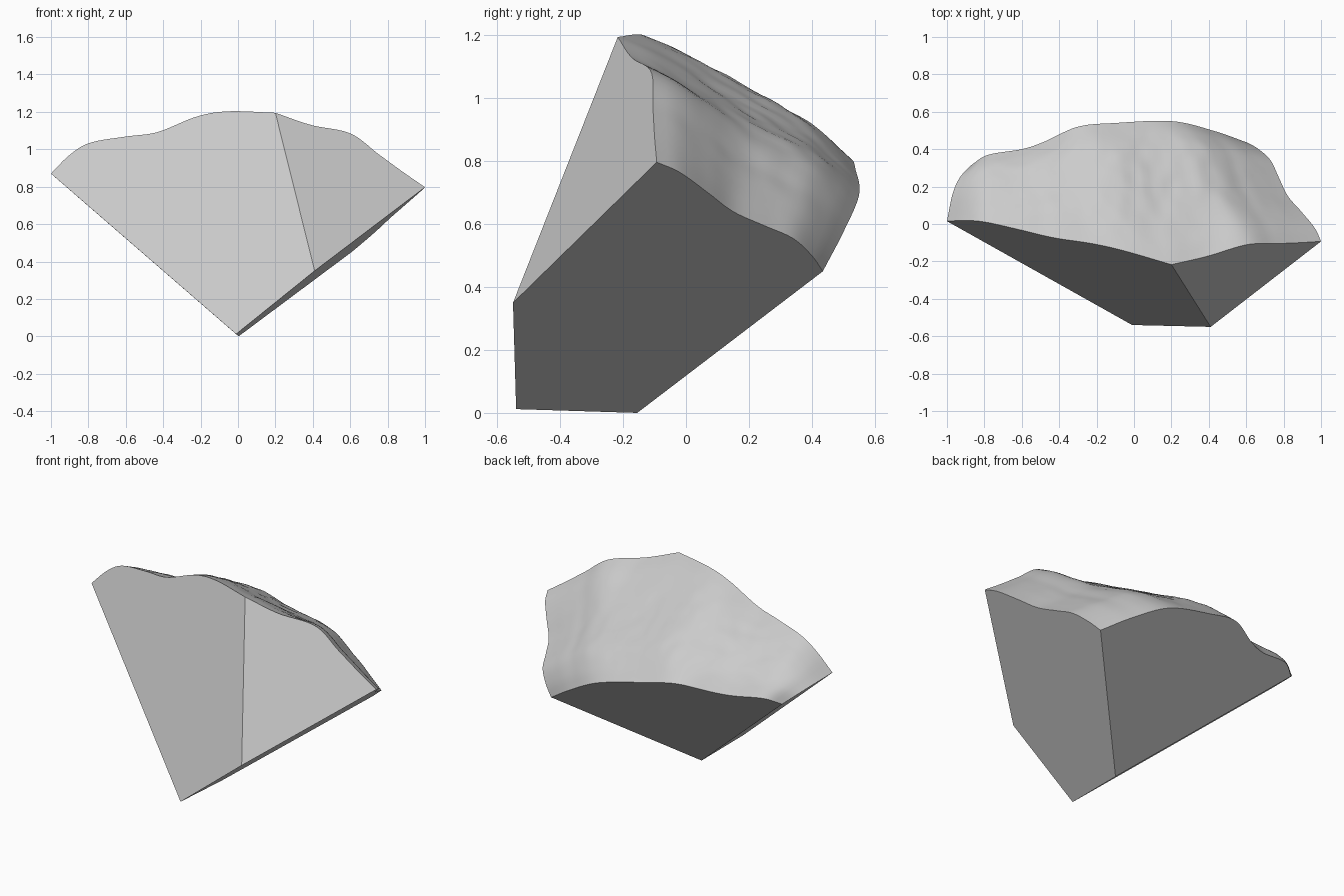
import bpy, bmesh, math
from mathutils import Vector, noise

cube = bpy.data.objects.get("Cube")
if cube:
    bpy.data.objects.remove(cube)

COLS, ROWS = 72, 36


def plane(p, q, r):
    return p, (q - p).cross(r - p)


def solve(pl, x=None, y=None, z=None):
    """Fill in the one missing coordinate so the point lies on the plane."""
    origin, n = pl
    co = [x, y, z]
    k = co.index(None)
    rest = sum(n[i] * (co[i] - origin[i]) for i in range(3) if i != k)
    co[k] = origin[k] - rest / n[k]
    return Vector(co)


def sample(points, steps):
    """Smooth curve through the points, evenly spaced by length."""
    dense = []
    pts = [points[0] * 2 - points[1]] + points + [points[-1] * 2 - points[-2]]
    for a, b, c, d in zip(pts, pts[1:], pts[2:], pts[3:]):
        for i in range(20):
            t = i / 20
            dense.append(0.5 * (2 * b + (c - a) * t + (2 * a - 5 * b + 4 * c - d) * t ** 2
                                + (3 * b - a - 3 * c + d) * t ** 3))
    dense.append(points[-1])
    lengths = [0]
    for a, b in zip(dense, dense[1:]):
        lengths.append(lengths[-1] + (b - a).length)
    out, j = [], 0
    for i in range(steps + 1):
        want = lengths[-1] * i / steps
        while j < len(dense) - 2 and lengths[j + 1] < want:
            j += 1
        f = (want - lengths[j]) / (lengths[j + 1] - lengths[j])
        out.append(dense[j].lerp(dense[j + 1], min(f, 1)))
    return out


# Corners of the broken block
foot_front = Vector((-0.01, -0.54, 0.012))
elbow = Vector((0.41, -0.55, 0.35))
tip_left = Vector((-1, 0.015, 0.87))
tip_right = Vector((1, -0.093, 0.797))
peak = Vector((0.2, -0.217, 1.195))

# Flat cleavage planes
front = plane(foot_front, tip_left, peak)
front_side = plane(elbow, tip_right, peak)
right = plane(foot_front, elbow, tip_right)
foot_back = solve(right, None, -0.155, 0.0)
back_right = solve(right, None, 0.435, 0.45)
left = plane(foot_front, foot_back, tip_left)
back_left = solve(left, -0.87, 0.315, None)
under = plane(foot_back, back_right, back_left)

# Broken rim, following each cleavage plane
front_rim = [tip_left] + [solve(front, x, None, z) for x, z in
             ((-.9, .97), (-.79, 1.035), (-.6, 1.068), (-.43, 1.092), (-.22, 1.175), (-.05, 1.203))] + [peak]
side_rim = [peak] + [solve(front_side, x, None, z) for x, z in
            ((.39, 1.13), (.6, 1.085), (.75, .975), (.88, .88))] + [tip_right]
right_rim = [tip_right] + [solve(right, None, y, z) for y, z in
             ((-.02, .765), (.07, .7), (.15, .64), (.25, .595), (.34, .555), (.4, .5))] + [back_right]
back_rim = [back_left] + [solve(under, x, y, None) for x, y in
            ((-.78, .37), (-.6, .4), (-.48, .44), (-.3, .52), (-.1, .54), (.2, .55), (.42, .5))] + [back_right]
left_rim = [tip_left] + [solve(left, x, y, None) for x, y in ((-.97, .16), (-.93, .25))] + [back_left]

split = round(COLS * 0.6)
top_edge = sample(front_rim, split) + sample(side_rim, COLS - split)[1:]
low_edge = sample(back_rim, COLS)
left_edge = sample(left_rim, ROWS)
right_edge = sample(right_rim, ROWS)

# Rough fracture surface stretched between the four rims
bm = bmesh.new()
grid = []
outward = Vector((0.15, 0.45, 0.88))
for j in range(ROWS + 1):
    v = j / ROWS
    row = []
    for i in range(COLS + 1):
        u = i / COLS
        p = (top_edge[i] * (1 - v) + low_edge[i] * v + left_edge[j] * (1 - u) + right_edge[j] * u
             - tip_left * (1 - u) * (1 - v) - tip_right * u * (1 - v)
             - back_left * (1 - u) * v - back_right * u * v)
        fade = math.sin(math.pi * u) * math.sin(math.pi * v)
        streak = noise.noise(Vector((u * 9, v * 1.5, 2)))
        grain = noise.noise(Vector((u * 24, v * 8, 5)))
        p += outward * fade * (0.008 + streak * 0.016 + grain * 0.008)
        row.append(bm.verts.new(p))
    grid.append(row)
for a, b in zip(grid, grid[1:]):
    for i in range(COLS):
        bm.faces.new((a[i], a[i + 1], b[i + 1], b[i]))

# Flat cleavage faces closing the block
ff, el, fb = (bm.verts.new(p) for p in (foot_front, elbow, foot_back))
top, low = grid[0], grid[-1]
lefts = [r[0] for r in grid]
rights = [r[-1] for r in grid]
for loop in ([ff, el] + top[:split + 1][::-1],
             [el] + top[split:][::-1],
             [ff, fb] + rights[::-1] + [el],
             [fb] + low,
             [ff] + lefts + [fb]):
    bm.faces.new(loop)
bmesh.ops.triangulate(bm, faces=[f for f in bm.faces if len(f.verts) > 4])
bmesh.ops.recalc_face_normals(bm, faces=bm.faces)

mesh = bpy.data.meshes.new("rock_shard")
bm.to_mesh(mesh)
bm.free()
rock = bpy.data.objects.new("rock_shard", mesh)
bpy.context.collection.objects.link(rock)

# Plain stone colour
stone = bpy.data.materials.new("grey_stone")
stone.use_nodes = True
colour = (0.6, 0.6, 0.6, 1)
stone.diffuse_color = colour
stone.node_tree.nodes["Principled BSDF"].inputs["Base Color"].default_value = colour
mesh.materials.append(stone)

bpy.ops.object.select_all(action="DESELECT")
rock.select_set(True)
bpy.context.view_layer.objects.active = rock
bpy.ops.object.shade_smooth_by_angle(angle=math.radians(25))
